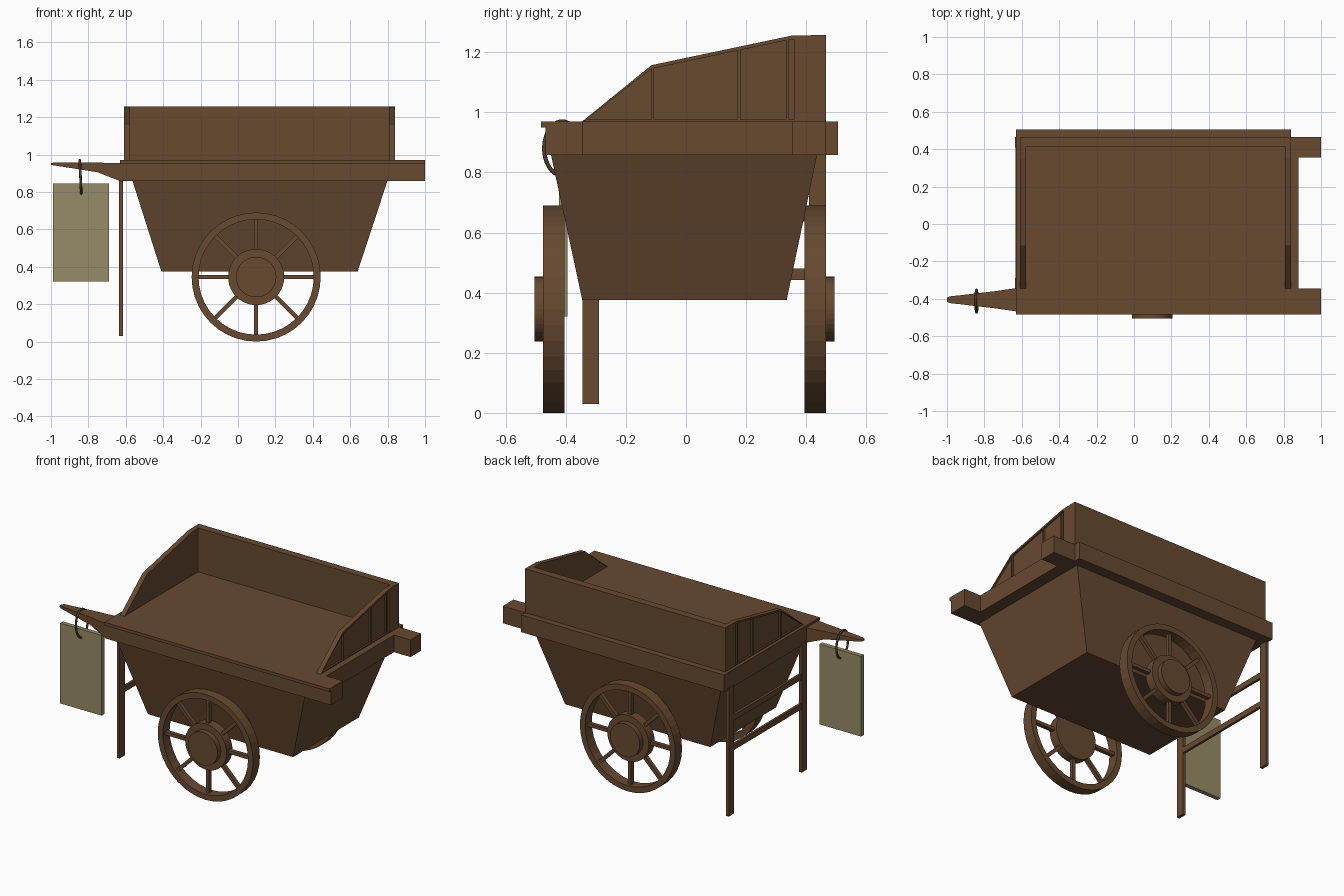
import bpy, bmesh, math
from mathutils import Vector

cube = bpy.data.objects.get("Cube")
if cube:
    bpy.data.objects.remove(cube, do_unlink=True)


def material(name, rgb):
    m = bpy.data.materials.new(name)
    m.use_nodes = True
    m.diffuse_color = (*rgb, 1)
    bsdf = m.node_tree.nodes["Principled BSDF"]
    bsdf.inputs["Base Color"].default_value = (*rgb, 1)
    bsdf.inputs["Roughness"].default_value = 0.8
    return m


WOOD = material("brown wood", (0.135, 0.067, 0.03))
ROPE = material("dark rope", (0.08, 0.042, 0.02))
BOARD = material("khaki board", (0.31, 0.265, 0.14))


def loft(name, rings, mat=WOOD, closed=False):
    """Skin a row of equal cross-sections, capped unless the row is a loop."""
    bm = bmesh.new()
    rows = [[bm.verts.new(p) for p in ring] for ring in rings]
    n = len(rows[0])
    for i in range(len(rows) if closed else len(rows) - 1):
        a, b = rows[i], rows[(i + 1) % len(rows)]
        for j in range(n):
            k = (j + 1) % n
            bm.faces.new((a[j], a[k], b[k], b[j]))
    if not closed:
        bm.faces.new(rows[0])
        bm.faces.new(rows[-1])
    bmesh.ops.recalc_face_normals(bm, faces=bm.faces)
    mesh = bpy.data.meshes.new(name)
    bm.to_mesh(mesh)
    bm.free()
    mesh.materials.append(mat)
    ob = bpy.data.objects.new(name, mesh)
    bpy.context.collection.objects.link(ob)
    return ob


def rect_z(x, y, z):
    return [(x[0], y[0], z), (x[1], y[0], z), (x[1], y[1], z), (x[0], y[1], z)]


def rect_x(x, y, z):
    return [(x, y[0], z[0]), (x, y[1], z[0]), (x, y[1], z[1]), (x, y[0], z[1])]


def box(name, x, y, z, mat=WOOD):
    return loft(name, [rect_z(x, y, z[0]), rect_z(x, y, z[1])], mat)


def disc(name, c, r, y0, y1, sides=40):
    ring = [(math.cos(2 * math.pi * i / sides) * r, math.sin(2 * math.pi * i / sides) * r)
            for i in range(sides)]
    return loft(name, [[(c[0] + u, y, c[1] + v) for u, v in ring] for y in (y0, y1)])


# Tapered hull
loft("cart_body", [rect_z((-0.41, 0.64), (-0.345, 0.335), 0.375),
                   rect_z((-0.565, 0.80), (-0.45, 0.437), 0.862)])

# Frame and deck
RAIL = (0.858, 0.95)
FULL = (0.858, 0.97)
box("deck", (-0.63, 0.84), (-0.483, 0.465), (0.95, 0.97))
box("front_beam", (-0.63, 1.0), (-0.468, -0.345), RAIL)
box("front_beam_cap", (0.84, 1.0), (-0.483, -0.345), (0.95, 0.97))
box("back_beam", (-0.61, 1.0), (0.355, 0.465), FULL)
box("back_rail", (-0.63, 0.84), (0.465, 0.505), FULL)
box("left_end_rail", (0.80, 0.88), (-0.345, 0.355), FULL)
box("right_end_rail", (-0.63, -0.56), (-0.345, 0.465), RAIL)

# Tapering handle: x, half width, bottom, top
handle = [(-0.63, 0.062, 0.858, 0.955), (-0.70, 0.052, 0.885, 0.955),
          (-0.75, 0.045, 0.905, 0.957), (-0.92, 0.025, 0.932, 0.957),
          (-0.985, 0.018, 0.942, 0.957), (-1.0, 0.010, 0.945, 0.954)]
loft("handle", [rect_x(x, (-0.405 - w, -0.405 + w), (lo, hi)) for x, w, lo, hi in handle])

# Tray: back board and two ribbed side boards
box("tray_back", (-0.61, 0.84), (0.415, 0.465), (0.965, 1.257))
PROFILE = [(-0.345, 0.97), (-0.115, 1.157), (0.35, 1.255), (0.465, 1.257)]


def profile_height(y):
    for (y0, z0), (y1, z1) in zip(PROFILE, PROFILE[1:]):
        if y0 <= y <= y1:
            return z0 + (z1 - z0) * (y - y0) / (y1 - y0)


for side, fx in (("left", lambda x: x), ("right", lambda x: 0.23 - x)):
    outline = PROFILE + [(0.465, 0.965)]
    loft(side + "_tray_panel", [[(fx(x), y, z) for y, z in outline] for x in (0.81, 0.828)])
    # Trim strip following the top edge
    strip = PROFILE + [(y, max(z - 0.012, 0.966)) for y, z in reversed(PROFILE)]
    loft(side + "_tray_trim", [[(fx(x), y, z) for y, z in strip] for x in (0.808, 0.84)])
    for y in (-0.115, 0.172, 0.333):
        box(side + "_tray_rib", (fx(0.825), fx(0.839)), (y, y + 0.009),
            (0.965, profile_height(y) - 0.005))
    box(side + "_tray_post", (fx(0.825), fx(0.84)), (0.36, 0.465), (0.965, 1.253))
    box(side + "_tray_sill", (fx(0.825), fx(0.839)), (-0.335, 0.465), (0.965, 0.976))

# Support legs with two rungs
for name, y in (("front_leg", -0.345), ("back_leg", 0.41)):
    box(name, (-0.635, -0.615), (y, y + 0.055), (0.03, 0.87))
for name, z in (("lower_rung", 0.443), ("upper_rung", 0.637)):
    box(name, (-0.633, -0.617), (-0.30, 0.42), (z, z + 0.037))

# Wheels: rim, hub, cap and eight spokes
CX, CZ, R = 0.097, 0.345, 0.345
for side, yc, out in (("front", -0.44, -1), ("back", 0.43, 1)):
    rim = []
    for i in range(40):
        a = 2 * math.pi * i / 40
        rim.append([(CX + r * math.cos(a), yc + d, CZ + r * math.sin(a))
                    for r, d in ((R, -0.035), (R, 0.035), (0.308, 0.035), (0.308, -0.035))])
    loft(side + "_wheel_rim", rim, closed=True)
    disc(side + "_wheel_hub", (CX, CZ), 0.15, yc - 0.03, yc + 0.03)
    disc(side + "_wheel_cap", (CX, CZ), 0.108, yc, yc + out * 0.064)
    for i in range(8):
        a = math.pi * i / 4
        along = Vector((math.cos(a), 0, math.sin(a)))
        across = Vector((-math.sin(a), 0, math.cos(a))) * 0.011
        depth = Vector((0, 0.013, 0))
        c = Vector((CX, yc, CZ))
        loft(side + "_wheel_spoke",
             [[c + along * r + across * s + depth * t
               for s, t in ((-1, -1), (1, -1), (1, 1), (-1, 1))] for r in (0.14, 0.315)])

# Hanging board on a rope loop
box("hanging_board", (-0.99, -0.69), (-0.423, -0.395), (0.32, 0.845), BOARD)
loop = []
for i in range(32):
    a = 2 * math.pi * i / 32
    ring = []
    for j in range(8):
        b = math.pi * j / 4
        k = 0.007 * math.cos(b)
        ring.append((-0.842 - 0.004 * math.sin(a) + 0.007 * math.sin(b),
                     -0.412 + (0.060 + k) * math.cos(a),
                     0.88 + (0.090 + k) * math.sin(a)))
    loop.append(ring)
rope = loft("rope_loop", loop, ROPE, closed=True)
for p in rope.data.polygons:
    p.use_smooth = True
